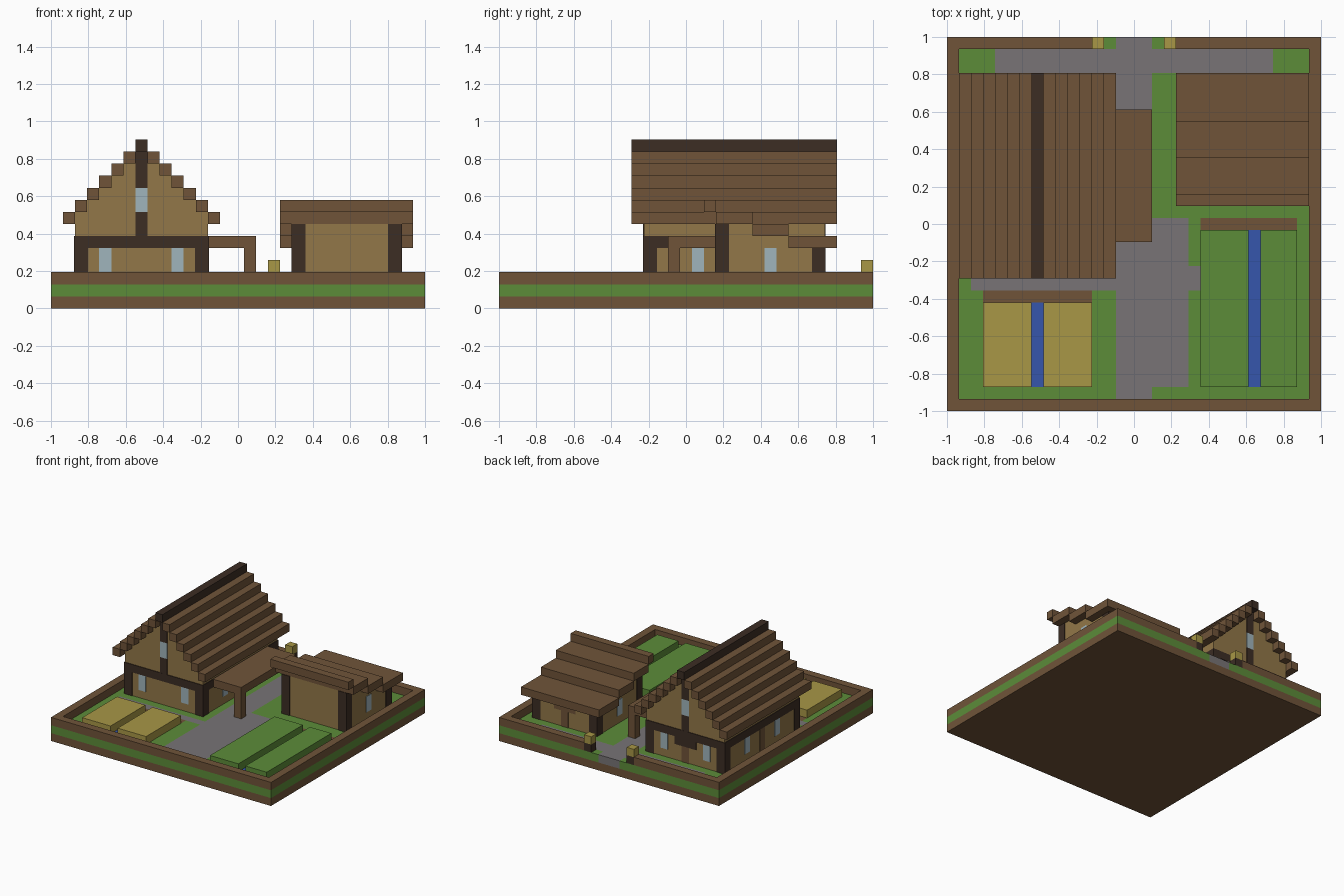
import bpy
import bmesh
from mathutils import Vector

U = 2 / 31          # one block
T = 0.005           # how far painted panels stand proud

cube = bpy.data.objects.get("Cube")
if cube:
    bpy.data.objects.remove(cube, do_unlink=True)


def material(name, r, g, b):
    lin = [(c / 255 / 12.92) if c < 11 else ((c / 255 + 0.055) / 1.055) ** 2.4 for c in (r, g, b)]
    m = bpy.data.materials.new(name)
    m.use_nodes = True
    m.diffuse_color = (*lin, 1)
    m.node_tree.nodes["Principled BSDF"].inputs["Base Color"].default_value = (*lin, 1)
    return m


wood = material("brown wood", 112, 84, 57)
dark = material("dark timber", 60, 45, 36)
plaster = material("tan plaster", 146, 119, 72)
grass = material("grass green", 92, 140, 57)
stone = material("path grey", 120, 116, 118)
glass = material("pale glass", 160, 181, 188)
straw = material("straw yellow", 168, 151, 70)
water = material("water blue", 54, 86, 172)


def finish(name, bm, *mats):
    bmesh.ops.recalc_face_normals(bm, faces=bm.faces)
    mesh = bpy.data.meshes.new(name)
    bm.to_mesh(mesh)
    bm.free()
    for m in mats:
        mesh.materials.append(m)
    ob = bpy.data.objects.new(name, mesh)
    bpy.context.collection.objects.link(ob)
    return ob


def block(name, mat, x, y, z, grow=(0, 0, 0)):
    """Box over inclusive block ranges, optionally grown on each axis."""
    lo = Vector((x[0] * U - 1 - grow[0], y[0] * U - 1 - grow[1], z[0] * U - grow[2]))
    hi = Vector(((x[1] + 1) * U - 1 + grow[0], (y[1] + 1) * U - 1 + grow[1], (z[1] + 1) * U + grow[2]))
    bm = bmesh.new()
    bmesh.ops.create_cube(bm, size=1)
    for v in bm.verts:
        v.co = Vector([(a + b) / 2 + c * (b - a) for a, b, c in zip(lo, hi, v.co)])
    return finish(name, bm, mat)


def panel(name, mat, axis, edge, along, z):
    """Thin plate centred on a wall plane (edge is a block boundary on axis)."""
    bm = bmesh.new()
    bmesh.ops.create_cube(bm, size=1)
    for v in bm.verts:
        a = (along[0] + (v.co[1 - axis] + 0.5) * (along[1] + 1 - along[0])) * U - 1
        d = edge * U - 1 + v.co[axis] * T * 1.8
        h = (z[0] + (v.co.z + 0.5) * (z[1] + 1 - z[0])) * U
        v.co = (d, a, h) if axis == 0 else (a, d, h)
    return finish(name, bm, mat)


def prism(name, mat, axis, profile, start, end):
    """Extrude a (horizontal, height) block profile along axis."""
    bm = bmesh.new()
    verts = []
    for a, h in profile:
        p, s = a * U - 1, start * U - 1
        verts.append(bm.verts.new((s, p, h * U) if axis == 0 else (p, s, h * U)))
    face = bm.faces.new(verts)
    ext = bmesh.ops.extrude_face_region(bm, geom=[face])
    move = Vector((0, 0, 0))
    move[axis] = (end - start) * U
    bmesh.ops.translate(bm, vec=move, verts=[g for g in ext["geom"] if isinstance(g, bmesh.types.BMVert)])
    return finish(name, bm, mat)


# Ground: soil layer, then a grass layer coloured by area
block("soil", wood, (0, 30), (0, 30), (0, 0))
areas = [  # material slot, x blocks, y blocks
    (1, (14, 16), (1, 30)), (1, (14, 19), (2, 15)), (1, (20, 20), (10, 11)),
    (1, (2, 13), (10, 10)), (1, (4, 26), (28, 29)),
    (2, (3, 11), (9, 9)), (2, (21, 28), (15, 15)),
    (3, (7, 7), (2, 8)), (3, (25, 25), (2, 14)),
]
bm = bmesh.new()
bmesh.ops.create_grid(bm, x_segments=31, y_segments=31, size=1)
top = bmesh.ops.extrude_face_region(bm, geom=bm.faces[:])
bmesh.ops.translate(bm, vec=(0, 0, U), verts=[g for g in top["geom"] if isinstance(g, bmesh.types.BMVert)])
bmesh.ops.translate(bm, vec=(0, 0, U), verts=bm.verts)
for f in bm.faces:
    c = f.calc_center_median()
    i, j = (min(30, max(0, int((v + 1) / U))) for v in c.xy)
    for slot, xs, ys in areas:
        if xs[0] <= i <= xs[1] and ys[0] <= j <= ys[1]:
            f.material_index = slot
bmesh.ops.dissolve_limit(bm, angle_limit=0.01, verts=bm.verts, edges=bm.edges, delimit={'MATERIAL'})
finish("ground", bm, grass, stone, wood, water)

# Border kerb with a gateway at the back
block("kerb_front", wood, (0, 30), (0, 0), (2, 2))
for side, x in (("right", 0), ("left", 30)):
    block("kerb_" + side, wood, (x, x), (1, 29), (2, 2))
for side, xs, post in (("right", (0, 11), 12), ("left", (19, 30), 18)):
    block("kerb_back_" + side, wood, xs, (30, 30), (2, 2))
    block("gate_post_" + side, dark, (post, post), (30, 30), (2, 2))
    block("gate_lamp_" + side, straw, (post, post), (30, 30), (3, 3))

# Crop beds either side of their water channels
for i, xs in enumerate(((3, 6), (8, 11))):
    block(f"straw_bed_{i}", straw, xs, (2, 8), (2, 2))
for i, xs in enumerate(((21, 24), (26, 28))):
    block(f"green_bed_{i}", grass, xs, (2, 14), (2, 2))

# House walls: stepped gable prism
profile = [(2, 2)]
for i in range(2, 13):
    h = 13 - abs(i - 7)
    profile += [(i, h), (i + 1, h)]
profile.append((13, 2))
prism("house_walls", plaster, 1, profile, 12, 27)

# House roof: stepped rows up to a dark ridge
for k in range(1, 7):
    for side, x in (("right", 7 - k), ("left", 7 + k)):
        block(f"roof_row_{side}_{k}", wood, (x, x), (11, 27), (13 - k, 13 - k))
block("roof_ridge", dark, (7, 7), (11, 27), (13, 13))

# House timber frame
block("house_beam", dark, (2, 12), (12, 26), (5, 5), (T, T, 0))
for x in (2, 12):
    for y in (12, 26):
        block("house_corner_post", dark, (x, x), (y, y), (2, 4), (T, T, 0))
for end, y in (("front", 12), ("back", 27)):
    panel(f"gable_post_low_{end}", dark, 1, y, (7, 7), (6, 7))
    panel(f"gable_window_{end}", glass, 1, y, (7, 7), (8, 9))
    panel(f"gable_post_high_{end}", dark, 1, y, (7, 7), (10, 12))
    for x in (4, 10):
        panel(f"house_window_{end}", glass, 1, y, (x, x), (3, 4))
panel("house_back_lintel", dark, 1, 27, (6, 8), (4, 4))
panel("house_back_door", wood, 1, 27, (7, 7), (2, 3))
for side, x in (("right", 2), ("left", 13)):
    for y in (16, 22):
        panel(f"house_window_{side}", glass, 0, x, (y, y), (3, 4))
    panel(f"house_door_{side}", wood, 0, x, (19, 19), (2, 4))

# Porch beside the house
block("porch_roof", wood, (13, 16), (14, 24), (5, 5))
for y in (14, 24):
    block("porch_post", wood, (16, 16), (y, y), (2, 4))

# Shed with a stepped lean-to roof
prism("shed_walls", plaster, 0,
      [(18, 2), (18, 7), (21, 7), (21, 6), (24, 6), (24, 5), (27, 5), (27, 2)], 20, 29)
for ys, z in (((17, 17), 8), ((18, 20), 7), ((21, 23), 6), ((24, 27), 5)):
    block(f"shed_roof_{z}", wood, (19, 29), ys, (z, z))
for x in (20, 28):
    block("shed_front_post", dark, (x, x), (18, 18), (2, 6), (T, T, 0))
    block("shed_back_post", dark, (x, x), (26, 26), (2, 4), (T, T, 0))
for side, x in (("right", 20), ("left", 29)):
    panel(f"shed_window_{side}", glass, 0, x, (22, 22), (3, 4))
panel("shed_lintel", wood, 1, 27, (23, 25), (4, 4))
panel("shed_door", wood, 1, 27, (24, 24), (2, 3))
